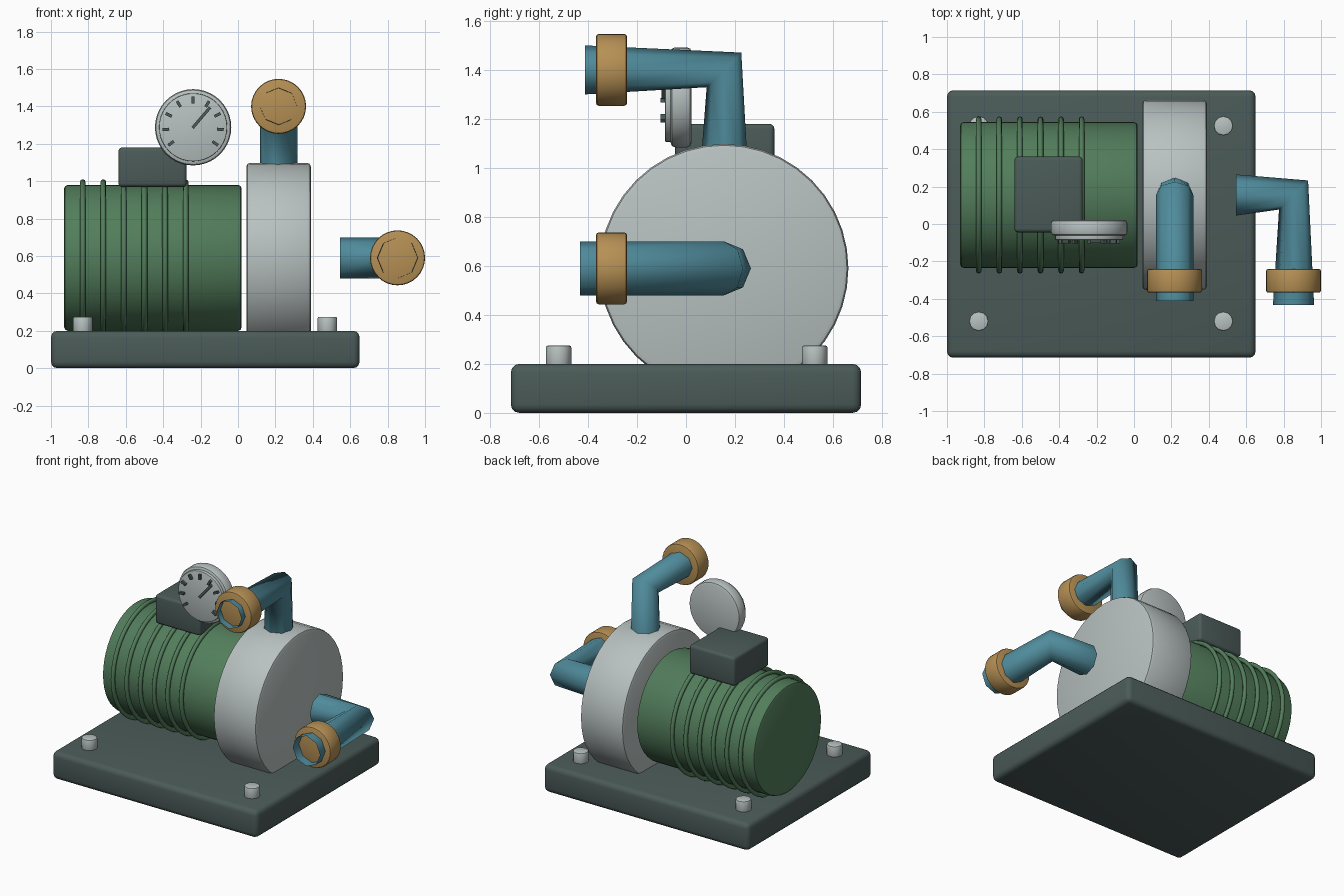
import bpy, bmesh, math
from mathutils import Matrix, Vector

cube = bpy.data.objects.get("Cube")
if cube:
    bpy.data.objects.remove(cube, do_unlink=True)


def material(name, rgb):
    m = bpy.data.materials.new(name)
    m.use_nodes = True
    m.diffuse_color = (*rgb, 1)
    m.node_tree.nodes["Principled BSDF"].inputs["Base Color"].default_value = (*rgb, 1)
    return m


SLATE = material("dark slate", (0.07, 0.105, 0.098))
GREEN = material("motor green", (0.085, 0.205, 0.105))
GREY = material("light grey metal", (0.48, 0.54, 0.53))
TEAL = material("teal pipe", (0.08, 0.26, 0.33))
BRASS = material("brass", (0.47, 0.28, 0.09))

# rotations taking the z axis to x or y
AXES = {"x": Matrix.Rotation(math.pi / 2, 4, "Y"),
        "y": Matrix.Rotation(math.pi / 2, 4, "X"),
        "z": Matrix.Identity(4)}


def finish(name, bm, mat, bevel=0, segments=2):
    """Round the hard edges, then turn the bmesh into an object."""
    if bevel:
        hard = [e for e in bm.edges if e.calc_face_angle(0) > 1]
        bmesh.ops.bevel(bm, geom=hard, offset=bevel, segments=segments,
                        profile=0.5, affect="EDGES")
    mesh = bpy.data.meshes.new(name)
    bm.to_mesh(mesh)
    bm.free()
    mesh.materials.append(mat)
    obj = bpy.data.objects.new(name, mesh)
    bpy.context.collection.objects.link(obj)
    bpy.ops.object.select_all(action="DESELECT")
    obj.select_set(True)
    bpy.context.view_layer.objects.active = obj
    bpy.ops.object.shade_smooth_by_angle(angle=math.radians(35))
    return obj


def box(name, centre, size, mat, bevel=0, turn=None):
    bm = bmesh.new()
    m = Matrix.Translation(centre) @ (turn or Matrix()) @ Matrix.Diagonal((*size, 1))
    bmesh.ops.create_cube(bm, size=1, matrix=m)
    return finish(name, bm, mat, bevel, 3)


def cylinder(name, centre, radius, length, axis, mat, bevel=0, sides=32):
    bm = bmesh.new()
    bmesh.ops.create_cone(bm, cap_ends=True, segments=sides, radius1=radius,
                          radius2=radius, depth=length,
                          matrix=Matrix.Translation(centre) @ AXES[axis])
    return finish(name, bm, mat, bevel)


def pipe(name, points, radius):
    """Open eight-sided tube along a bent path."""
    curve = bpy.data.curves.new(name, "CURVE")
    curve.dimensions = "3D"
    curve.bevel_depth = radius
    curve.bevel_resolution = 2
    spline = curve.splines.new("POLY")
    spline.points.add(len(points) - 1)
    for p, co in zip(spline.points, points):
        p.co = (*co, 1)
    spline.use_smooth = True
    curve.materials.append(TEAL)
    bpy.context.collection.objects.link(bpy.data.objects.new(name, curve))


AXIS_Y, AXIS_Z = 0.155, 0.59

# Base plate and its four bolts
box("base_plate", (-0.175, 0, 0.1), (1.65, 1.43, 0.2), SLATE, 0.035)
for x, side in ((-0.83, "right"), (0.478, "left")):
    for y, end in ((-0.52, "front"), (0.525, "back")):
        cylinder(f"bolt_{end}_{side}", (x, y, 0.23), 0.052, 0.09, "z", GREY, 0.008, 12)

# Motor body with cooling ribs
cylinder("motor_body", (-0.455, AXIS_Y, AXIS_Z), 0.39, 0.95, "x", GREEN, 0.02, 48)
for i in range(6):
    bpy.ops.mesh.primitive_torus_add(
        major_segments=48, minor_segments=8, major_radius=0.405, minor_radius=0.015,
        location=(-0.83 + 0.11 * i, AXIS_Y, AXIS_Z), rotation=(0, math.pi / 2, 0))
    rib = bpy.context.object
    rib.name = f"cooling_rib_{i + 1}"
    rib.data.materials.append(GREEN)
    bpy.ops.object.shade_smooth()

# Terminal box and pump casing
box("terminal_box", (-0.457, 0.158, 1.075), (0.365, 0.405, 0.21), SLATE, 0.02)
cylinder("pump_casing", (0.217, AXIS_Y, AXIS_Z), 0.508, 0.345, "x", GREY, 0.02, 40)

# Outlet and inlet pipes with brass collars
pipe("outlet_pipe", [(0.217, AXIS_Y, 0.95), (0.217, AXIS_Y, 1.4), (0.217, -0.412, 1.4)], 0.1)
pipe("inlet_pipe", [(0.545, AXIS_Y, AXIS_Z), (0.853, AXIS_Y, AXIS_Z), (0.853, -0.433, AXIS_Z)], 0.11)
for name, x, z in (("outlet_collar", 0.217, 1.4), ("inlet_collar", 0.853, AXIS_Z)):
    cylinder(name, (x, -0.304, z), 0.147, 0.127, "y", BRASS, 0.012, 32)

# Pressure gauge: body, raised dial, tick marks and needle
hub = Vector((-0.24, 0, 1.288))
cylinder("gauge_body", hub + Vector((0, -0.02, 0)), 0.204, 0.085, "y", GREY, 0.018, 40)
cylinder("gauge_dial", hub + Vector((0, -0.065, 0)), 0.182, 0.04, "y", GREY, 0.004, 40)
for i in range(9):
    a = math.radians(-36 + 31.5 * i)
    out = Vector((math.cos(a), 0, math.sin(a)))
    box(f"gauge_tick_{i + 1}", hub + out * 0.146 + Vector((0, -0.094, 0)),
        (0.036, 0.02, 0.016), SLATE, 0, Matrix.Rotation(-a, 4, "Y"))
a = math.radians(49.5)
out = Vector((math.cos(a), 0, math.sin(a)))
box("gauge_needle", hub + out * 0.068 + Vector((0, -0.093, 0)),
    (0.145, 0.016, 0.016), SLATE, 0, Matrix.Rotation(-a, 4, "Y"))
